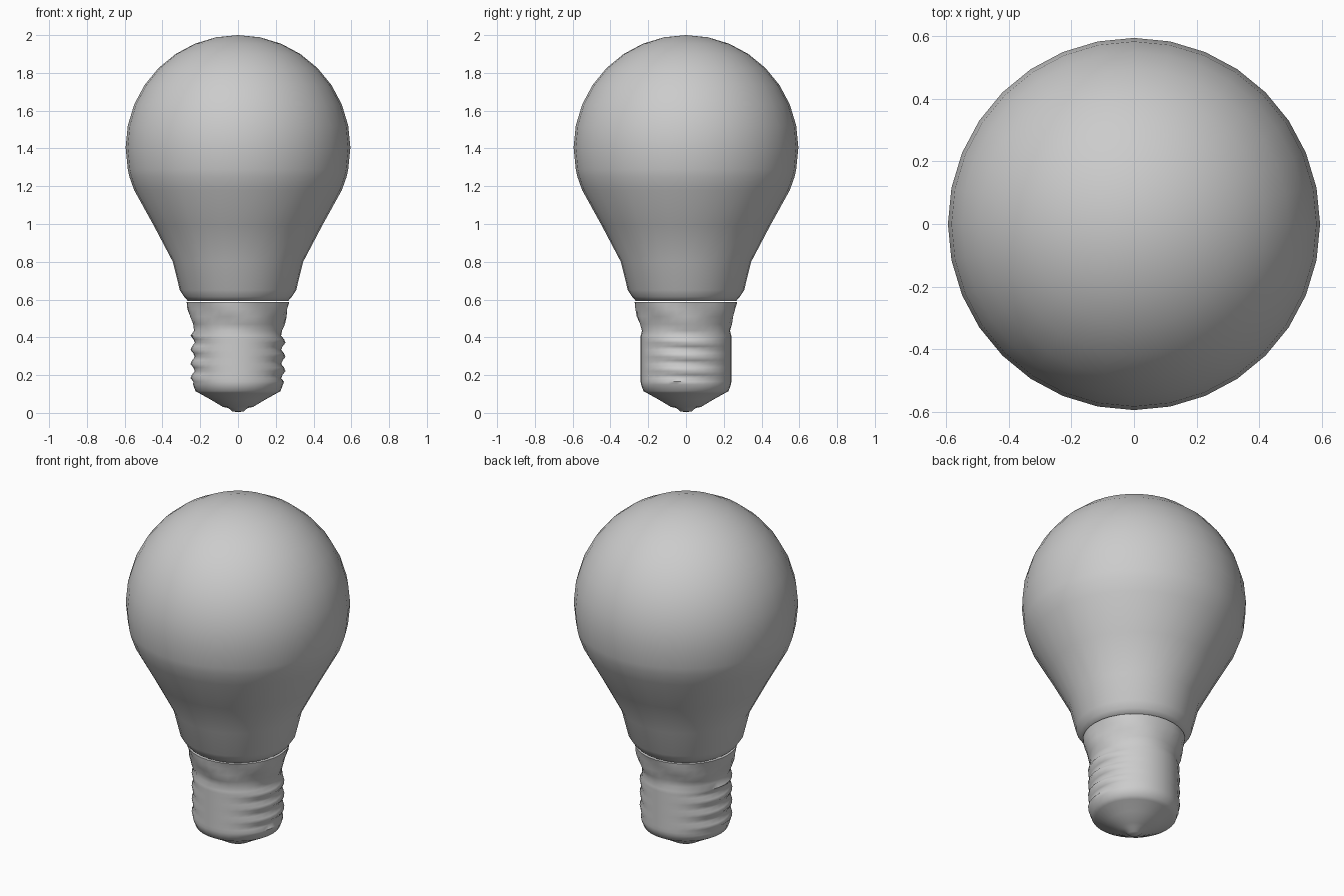
import bpy, bmesh, math

if "Cube" in bpy.data.objects:
    bpy.data.objects.remove(bpy.data.objects["Cube"])

SIDES = 32


def material(name, value):
    m = bpy.data.materials.new(name)
    m.diffuse_color = (value, value, value, 1)
    m.use_nodes = True
    m.node_tree.nodes["Principled BSDF"].inputs["Base Color"].default_value = m.diffuse_color
    return m


def lathe(name, profile, mat, offset=None, sharp=60):
    """Spin (radius, z) points, bottom to top; offset(angle, z) varies the radius."""
    bm = bmesh.new()
    rings = []
    for r, z in profile:
        if r == 0:
            rings.append([bm.verts.new((0, 0, z))] * SIDES)
            continue
        ring = []
        for i in range(SIDES):
            a = 2 * math.pi * i / SIDES
            rr = r + (offset(a, z) if offset else 0)
            ring.append(bm.verts.new((rr * math.cos(a), rr * math.sin(a), z)))
        rings.append(ring)
    for low, high in zip(rings, rings[1:]):
        for i in range(SIDES):
            j = (i + 1) % SIDES
            corners = list(dict.fromkeys((low[i], low[j], high[j], high[i])))
            bm.faces.new(corners)
    bm.normal_update()
    mesh = bpy.data.meshes.new(name)
    bm.to_mesh(mesh)
    bm.free()
    mesh.materials.append(mat)
    ob = bpy.data.objects.new(name, mesh)
    bpy.context.collection.objects.link(ob)
    bpy.context.view_layer.objects.active = ob
    ob.select_set(True)
    bpy.ops.object.shade_smooth_by_angle(angle=math.radians(sharp))
    ob.select_set(False)
    return ob


grey = material("light_grey", 0.6)

# Glass: tapered neck, then a spherical crown
R, CZ = 0.595, 1.405
glass = [(0, 0.592), (0.265, 0.592), (0.285, 0.615), (0.308, 0.65), (0.345, 0.80),
         (0.445, 0.99), (0.55, 1.18), (0.575, 1.25)]
for k in range(-1, 8):
    t = math.radians(11.25 * k)
    glass.append((R * math.cos(t), CZ + R * math.sin(t)))
glass.append((0, 2.0))
lathe("glass_bulb", glass, grey)


# Screw base: worn thread strongest on the left and right, crimped collar above
def worn(a, z):
    if 0.15 < z < 0.43:
        side = abs(math.cos(a)) ** 4
        return 0.012 * side * math.cos(2 * math.pi * z / 0.075 + a)
    if 0.45 < z < 0.57:
        return 0.006 * math.sin(5 * a + 30 * z)
    return 0


base = [(0, 0.004), (0.03, 0.008), (0.05, 0.025), (0.08, 0.032), (0.14, 0.068),
        (0.205, 0.104), (0.225, 0.115), (0.238, 0.15)]
base += [(0.24, 0.165 + 0.01875 * k) for k in range(14)]
base += [(0.233, 0.435), (0.243, 0.47), (0.255, 0.51), (0.264, 0.55),
         (0.272, 0.588), (0, 0.588)]
lathe("screw_base", base, grey, worn)
